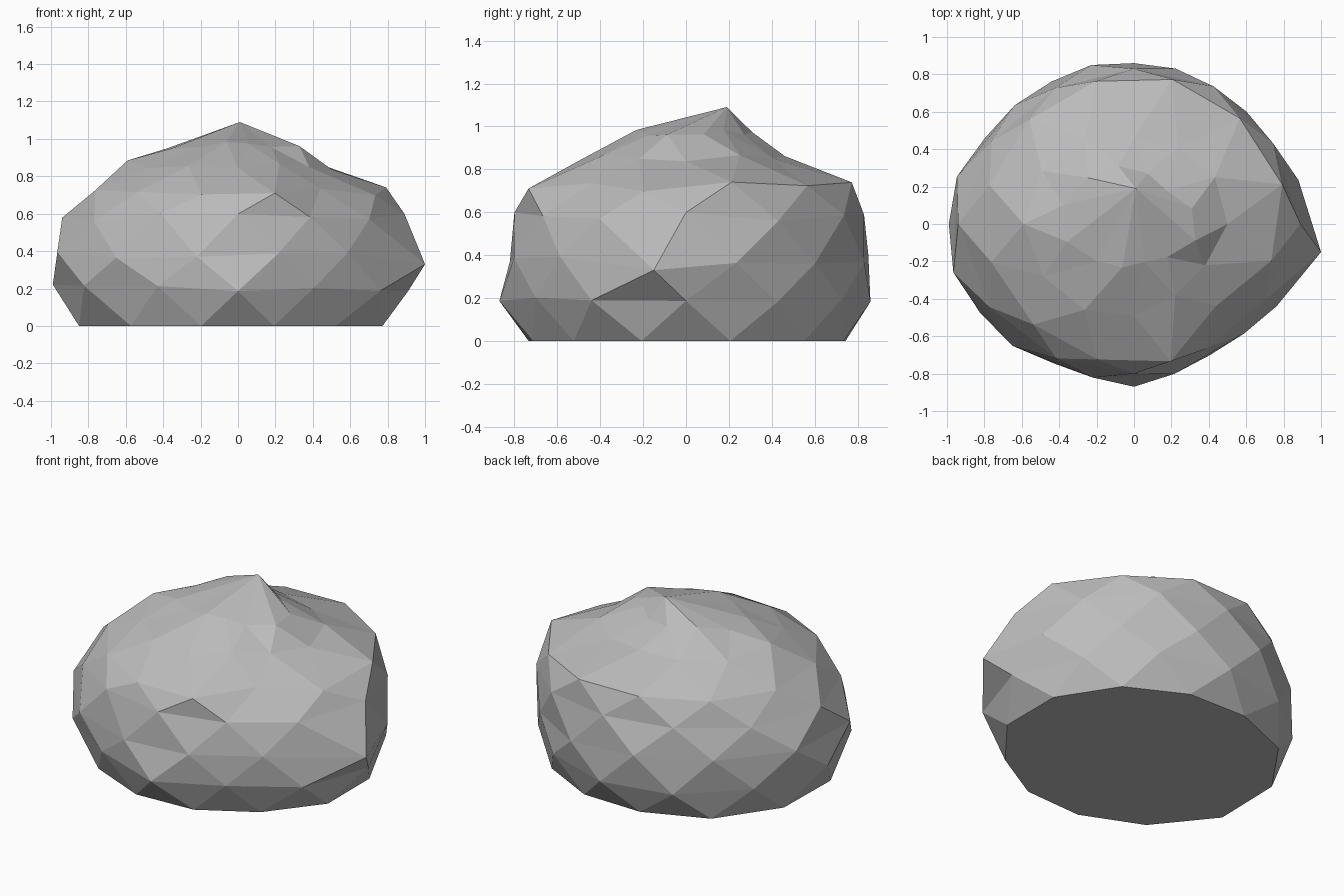
import bpy
import bmesh
import math
import random

default_cube = bpy.data.objects.get("Cube")
if default_cube:
    bpy.data.objects.remove(default_cube, do_unlink=True)

random.seed(4)
SIDES = 12

# Each layer: height, then radii in hundredths, counter-clockwise from +x.
# Alternate layers are turned by half a step so the facets interlock.
layers = [
    (0.00, "80 78 76 77 83 87 88 81 76 74 74 80"),
    (0.20, "91 85 84 86 88 92 99 95 86 87 81 88"),
    (0.38, "91 85 86 88 90 98 100 92 85 83 83 100"),
    (0.58, "89 86 85 83 84 88 94 89 83 80 77 81"),
    (0.72, "82 80 80 79 79 80 79 76 75 76 62 76"),
    (0.86, "50 50 47 46 52 57 59 56 53 49 44 44"),
    (0.97, "32 25 28 32 35 39 37 28 24 21 25 34"),
]


def add_ring(mesh, index, height, radii):
    """One closed ring of points, slightly uneven in height above the base."""
    ring = []
    for side, radius in enumerate(radii.split()):
        turn = side + (0.5 if index % 2 == 0 else 0)
        angle = math.tau * turn / SIDES
        reach = float(radius) / 100
        wobble = random.uniform(-0.025, 0.025) if index else 0
        point = (reach * math.cos(angle), reach * math.sin(angle), height + wobble)
        ring.append(mesh.verts.new(point))
    return ring


def join_rings(mesh, lower, upper, lower_turned):
    """Zigzag triangles between two staggered rings."""
    for side in range(SIDES):
        following = (side + 1) % SIDES
        if lower_turned:
            mesh.faces.new((lower[side], upper[following], upper[side]))
            mesh.faces.new((lower[side], lower[following], upper[following]))
        else:
            mesh.faces.new((lower[side], lower[following], upper[side]))
            mesh.faces.new((lower[following], upper[following], upper[side]))


# Boulder body
body = bmesh.new()
rings = [add_ring(body, i, height, radii) for i, (height, radii) in enumerate(layers)]
for index in range(len(rings) - 1):
    join_rings(body, rings[index], rings[index + 1], index % 2 == 0)

# Pointed bulge on the left flank
bulge = rings[2][-1]
bulge.co = (1.0, -0.15, 0.33)

# Off-centre peak and flat underside
peak = body.verts.new((0.01, 0.19, 1.09))
top = rings[-1]
for side in range(SIDES):
    body.faces.new((top[side], top[(side + 1) % SIDES], peak))
body.faces.new(list(reversed(rings[0])))
bmesh.ops.recalc_face_normals(body, faces=body.faces[:])

mesh = bpy.data.meshes.new("boulder")
body.to_mesh(mesh)
body.free()
boulder = bpy.data.objects.new("boulder", mesh)
bpy.context.collection.objects.link(boulder)

# Plain grey stone
stone = bpy.data.materials.new("grey stone")
stone.use_nodes = True
grey = (0.5, 0.5, 0.5, 1)
stone.diffuse_color = grey
stone.node_tree.nodes["Principled BSDF"].inputs["Base Color"].default_value = grey
mesh.materials.append(stone)
